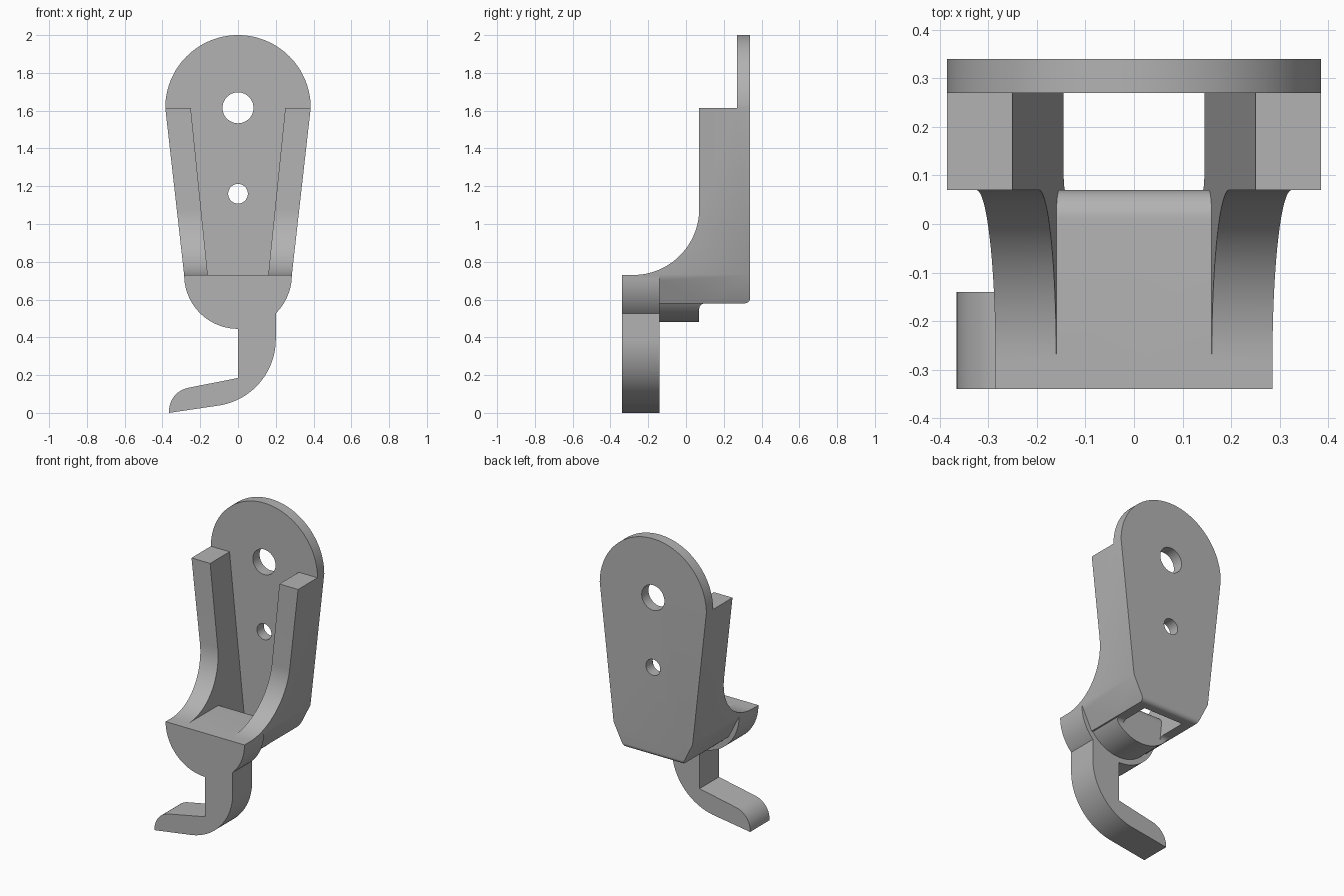
import bpy, bmesh
from math import radians, cos, sin
from mathutils import Vector

cube = bpy.data.objects.get("Cube")
if cube:
    bpy.data.objects.remove(cube, do_unlink=True)

grey = bpy.data.materials.new("plain_grey")
grey.use_nodes = True
colour = (0.45, 0.45, 0.45, 1)
grey.diffuse_color = colour
grey.node_tree.nodes["Principled BSDF"].inputs["Base Color"].default_value = colour


def arc(cx, cy, r, start, end, steps=24):
    """Points on a circular arc, angles in degrees."""
    angles = [radians(start + (end - start) * i / steps) for i in range(steps + 1)]
    return [(cx + r * cos(a), cy + r * sin(a)) for a in angles]


def extrude(name, outline, axis, low, high):
    """Prism from a flat outline: axis 'y' takes (x, z), axis 'x' takes (y, z)."""
    bm = bmesh.new()
    place = (lambda u, v: (u, low, v)) if axis == 'y' else (lambda u, v: (low, u, v))
    face = bm.faces.new([bm.verts.new(place(u, v)) for u, v in outline])
    moved = bmesh.ops.extrude_face_region(bm, geom=[face])["geom"]
    step = Vector((0, high - low, 0) if axis == 'y' else (high - low, 0, 0))
    bmesh.ops.translate(bm, vec=step, verts=[g for g in moved if isinstance(g, bmesh.types.BMVert)])
    bmesh.ops.recalc_face_normals(bm, faces=bm.faces)
    mesh = bpy.data.meshes.new(name)
    bm.to_mesh(mesh)
    bm.free()
    mesh.materials.append(grey)
    obj = bpy.data.objects.new(name, mesh)
    bpy.context.collection.objects.link(obj)
    return obj


def combine(target, tool, operation):
    """Apply a boolean and discard the tool."""
    mod = target.modifiers.new(operation, 'BOOLEAN')
    mod.operation, mod.object, mod.solver = operation, tool, 'EXACT'
    bpy.context.view_layer.objects.active = target
    bpy.ops.object.modifier_apply(modifier=mod.name)
    bpy.data.objects.remove(tool, do_unlink=True)


FRONT, BACK, STEP = -0.34, 0.34, -0.14   # depth of front face, back face, saddle
PLATE, RIB = 0.27, 0.07                  # front of back plate, front of ribs
FLOOR, SHOULDER, BASE = 0.73, 1.615, 0.58

# Front outline: round top, tapered sides, chamfers and round underside
front_outline = (arc(0, SHOULDER, 0.385, 0, 180, 64)
                 + [(-0.285, FLOOR), (-0.21, BASE)]
                 + arc(0, FLOOR, 0.25, 216.87, 323.13, 32)
                 + [(0.21, BASE), (0.285, FLOOR)])

# Side outline: plate, ribs with sweeping curve, stepped underside
side_outline = ([(BACK, 2.1), (PLATE, 2.1), (PLATE, SHOULDER), (RIB, SHOULDER)]
                + arc(-0.28, FLOOR + 0.35, 0.35, 0, -90)
                + [(FRONT, FLOOR), (FRONT, 0.7), (STEP, 0.7), (STEP, 0.4), (RIB, 0.4)]
                + arc(RIB + 0.03, BASE - 0.03, 0.03, 180, 90, 8)
                + arc(BACK - 0.03, BASE + 0.03, 0.03, -90, 0, 8))

bracket = extrude("hook_bracket", front_outline, 'y', -0.5, BACK)
combine(bracket, extrude("side_shape", side_outline, 'x', -0.6, 0.6), 'INTERSECT')

# Half-round saddle at the front
saddle = extrude("saddle", arc(0, FLOOR, 0.285, 180, 360, 48), 'y', FRONT, STEP)
combine(bracket, saddle, 'UNION')

# Curved hook arm below the saddle
hook_outline = ([(0, 0.6), (0.2, 0.6)]
                + arc(-0.155, 0.39, 0.355, 0, -82.7, 32)
                + [(-0.365, 0)]
                + arc(-0.24, 0.01, 0.125, 180, 103, 16)
                + [(0, 0.185)])
combine(bracket, extrude("hook_arm", hook_outline, 'y', FRONT, STEP), 'UNION')

# Tapered channel between the ribs, open through the bottom behind the floor
channel_front = [(-0.14, 0.5), (0.14, 0.5), (0.3, 2.1), (-0.3, 2.1)]
channel_front = [(s * (0.16 + (z - FLOOR) * 0.102), z) for s, z in
                 [(-1, 0.4), (1, 0.4), (1, 2.1), (-1, 2.1)]]
channel_side = ([(-0.6, FLOOR)] + arc(RIB - 0.06, FLOOR - 0.06, 0.06, 90, 0, 10)
                + [(RIB, 0.4), (PLATE, 0.4), (PLATE, 2.1), (-0.6, 2.1)])
channel = extrude("channel", channel_front, 'y', -0.5, 0.5)
combine(channel, extrude("channel_side", channel_side, 'x', -0.6, 0.6), 'INTERSECT')
combine(bracket, channel, 'DIFFERENCE')

# Screw holes
for height, radius in ((SHOULDER, 0.082), (1.16, 0.052)):
    hole = extrude("hole", arc(0, height, radius, 0, 352.5, 47), 'y', 0.2, 0.5)
    combine(bracket, hole, 'DIFFERENCE')

bpy.ops.object.select_all(action='DESELECT')
bracket.select_set(True)
bpy.context.view_layer.objects.active = bracket
bpy.ops.object.shade_smooth_by_angle(angle=radians(25))
